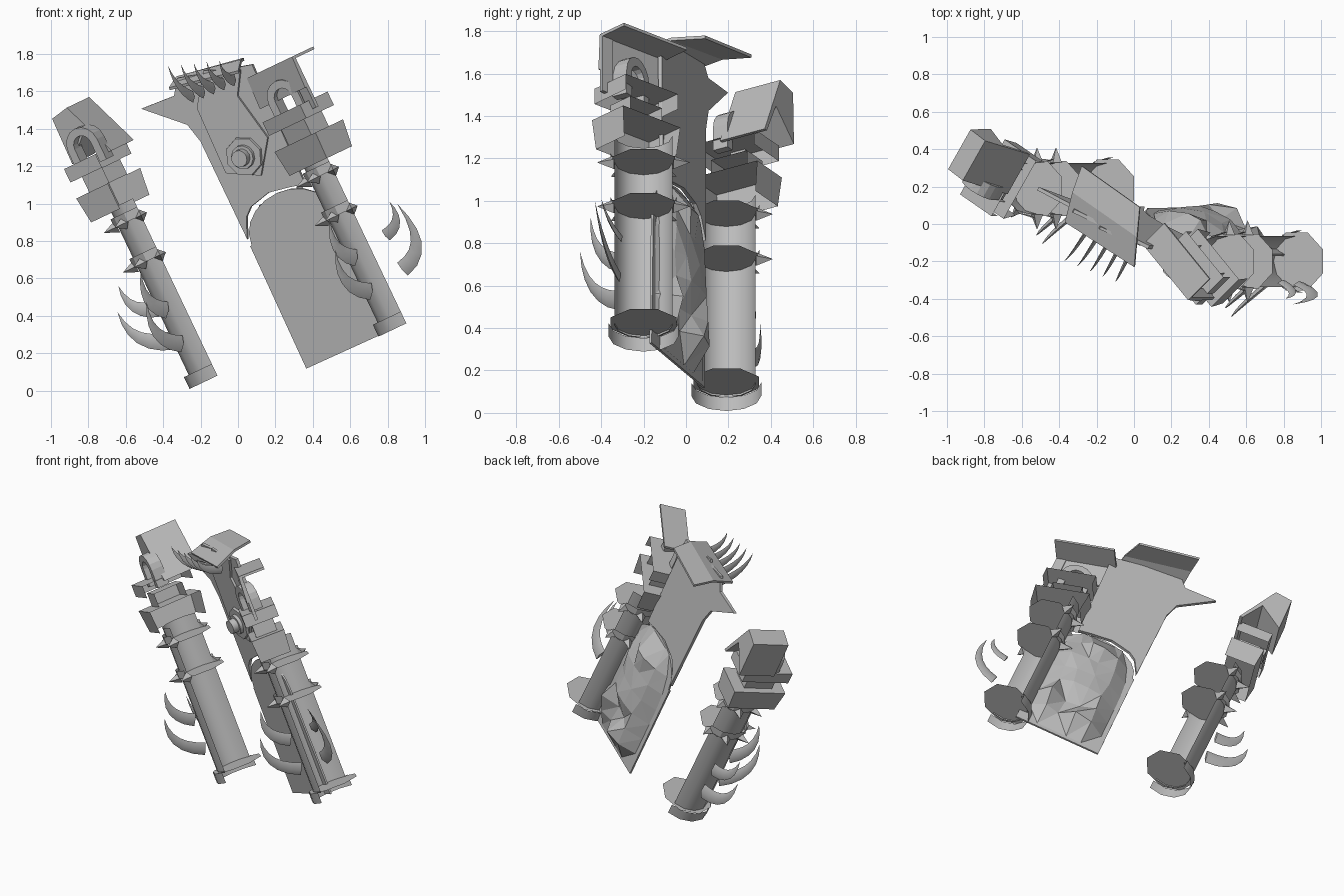
import bpy, bmesh, math, random
from mathutils import Vector, Matrix

random.seed(4)
cube = bpy.data.objects.get("Cube")
if cube:
    bpy.data.objects.remove(cube, do_unlink=True)

grey = bpy.data.materials.new("plain_grey")
grey.use_nodes = True
grey.diffuse_color = (0.5, 0.5, 0.5, 1)
grey.node_tree.nodes["Principled BSDF"].inputs["Base Color"].default_value = (0.5, 0.5, 0.5, 1)


def finish(bm, name, frame=None, smooth=False):
    mesh = bpy.data.meshes.new(name)
    bmesh.ops.recalc_face_normals(bm, faces=bm.faces)
    bm.to_mesh(mesh)
    bm.free()
    mesh.materials.append(grey)
    ob = bpy.data.objects.new(name, mesh)
    bpy.context.collection.objects.link(ob)
    if frame:
        ob.matrix_world = frame
    if smooth:
        bpy.context.view_layer.update()
        bpy.ops.object.select_all(action='DESELECT')
        ob.select_set(True)
        bpy.context.view_layer.objects.active = ob
        bpy.ops.object.shade_smooth_by_angle(angle=math.radians(50))
    return ob


def axes(x, y, z, origin):
    m = Matrix((x, y, z)).transposed().to_4x4()
    m.translation = origin
    return m


def open_box(bm, p, q, t, flare=1.0):
    """Box without its bottom and its +p wall; the top is scaled by flare."""
    vs = [bm.verts.new((a * p * k, b * q * k, z)) for z, k in ((t[0], 1), (t[1], flare))
          for a, b in ((-1, -1), (1, -1), (1, 1), (-1, 1))]
    bm.faces.new(vs[4:])
    for i in (0, 2, 3):
        j = (i + 1) % 4
        bm.faces.new((vs[i], vs[j], vs[j + 4], vs[i + 4]))


def half_shell(bm, r, t0, t1, steps=6):
    rows = []
    for i in range(steps + 1):
        ang = math.pi * (0.5 + i / steps)
        x, y = r * math.cos(ang), r * math.sin(ang)
        rows.append((bm.verts.new((x, y, t0)), bm.verts.new((x, y, t1))))
    for a, b in zip(rows, rows[1:]):
        bm.faces.new((a[0], b[0], b[1], a[1]))


def disc(bm, r, t):
    bm.faces.new([bm.verts.new((r * math.cos(math.pi * (i + .5) / 4),
                                r * math.sin(math.pi * (i + .5) / 4), t)) for i in range(8)])


def prism(bm, pts, z0, z1):
    low = [bm.verts.new((x, y, z0)) for x, y in pts]
    high = [bm.verts.new((x, y, z1)) for x, y in pts]
    bm.faces.new(low)
    bm.faces.new(high)
    for i in range(len(pts)):
        j = (i + 1) % len(pts)
        bm.faces.new((low[i], low[j], high[j], high[i]))


def claw(name, base, mid, tip, width, steps=6):
    """Flattened horn swept along a quadratic bend."""
    base, mid, tip = Vector(base), Vector(mid), Vector(tip)
    side = (mid - base).cross(tip - mid).normalized()
    bm = bmesh.new()
    rings = []
    for i in range(steps):
        k = i / steps
        centre = base.lerp(mid, k).lerp(mid.lerp(tip, k), k)
        across = (mid.lerp(tip, k) - base.lerp(mid, k)).normalized().cross(side)
        w = width * (1 - k ** 1.5)
        rings.append([bm.verts.new(centre + o) for o in
                      (across * w, side * w * .35, -across * w, -side * w * .35)])
    bm.faces.new(rings[0])
    end = bm.verts.new(tip)
    for j in range(4):
        n = (j + 1) % 4
        for a, b in zip(rings, rings[1:]):
            bm.faces.new((a[j], a[n], b[n], b[j]))
        bm.faces.new((rings[-1][j], rings[-1][n], end))
    finish(bm, name, smooth=True)


AXIS = Vector((-.43, 0, .903)).normalized()
ACROSS = Vector((.903, 0, .43)).normalized()
DEPTH = Vector((0, 1, 0))
UPRIGHT = Matrix.Rotation(math.pi / 2, 4, 'X')


def limb(side, origin, collars, centre, yaw, guards):
    origin = Vector(origin)
    frame = axes(ACROSS, DEPTH, AXIS, origin)
    # open-backed tube with foot rim
    bm = bmesh.new()
    half_shell(bm, .137, .06, 1.05)
    finish(bm, side + "_tube", frame, True)
    bm = bmesh.new()
    half_shell(bm, .165, 0, .07)
    disc(bm, .168, .07)
    finish(bm, side + "_foot_rim", frame, True)
    # collars with spikes
    for n, t in enumerate(collars):
        bm = bmesh.new()
        half_shell(bm, .157, t, t + .05)
        disc(bm, .16, t)
        finish(bm, f"{side}_collar_{n + 1}", frame)
        bm = bmesh.new()
        for deg in (90, 135, 180, 225, 270):
            m = (Matrix.Rotation(math.radians(deg), 4, 'Z') @ Matrix.Translation((.18, 0, t))
                 @ Matrix.Rotation(math.pi / 2, 4, 'Y'))
            bmesh.ops.create_cone(bm, cap_ends=True, segments=4, radius1=.035, radius2=0,
                                  depth=.08, matrix=m)
        finish(bm, f"{side}_collar_spikes_{n + 1}", frame)
    # turned block head, hollow on the inner side
    head = frame @ Matrix.Translation(centre) @ Matrix.Rotation(math.radians(yaw), 4, 'Z')
    for name, p, q, t, flare in (("lower_block", .1, .165, (1.03, 1.18), 1.1),
                                 ("neck", .07, .1, (1.18, 1.27), 1),
                                 ("upper_block", .11, .165, (1.27, 1.35), 1)):
        bm = bmesh.new()
        open_box(bm, p, q, t, flare)
        finish(bm, f"{side}_{name}", head)
    # arch standing on the blocks
    outer = [(.1 * math.cos(math.pi * i / 8), .1 * math.sin(math.pi * i / 8)) for i in range(9)]
    pts = [(.1, -.12)] + outer + [(-.1, -.12), (-.055, -.12)]
    pts += [(x * .55, y * .55) for x, y in reversed(outer)] + [(.055, -.12)]
    bm = bmesh.new()
    prism(bm, pts, -.04, .04)
    finish(bm, side + "_arch", frame @ Matrix.Translation(centre)
           @ Matrix.Rotation(math.radians(-32), 4, 'Z') @ Matrix.Translation((0, -.03, 1.42)) @ UPRIGHT)
    # top guard: profile in p and t, run along q
    for name, profile, q in guards:
        bm = bmesh.new()
        prism(bm, profile, -q[1], -q[0])
        finish(bm, f"{side}_{name}", head @ UPRIGHT)
    # front claws
    for n, (b, m, t) in enumerate((((-.19, -.12, .17), (-.37, -.27, .18), (-.38, -.3, .4)),
                                   ((-.27, -.12, .35), (-.41, -.24, .37), (-.41, -.25, .56)))):
        claw(f"{side}_front_claw_{n + 1}", *(origin + Vector(p) for p in (b, m, t)), .045)


hook = [(-.14, 1.355), (-.132, 1.62), (-.018, 1.64), (.12, 1.33), (.1, 1.33), (.02, 1.49)]
canopy = [(-.05, 1.42), (-.04, 1.6), (.13, 1.6), (.13, 1.585), (-.025, 1.585), (-.035, 1.42)]
post = [(-.04, 1.3), (-.04, 1.59), (-.02, 1.59), (-.02, 1.3)]
limb("right", (-.11, .19, .08), (.715, .95), (-.085, .05, 0), -32, [("top_guard", hook, (-.02, .23))])
limb("left", (.9, -.2, .36), (.68, .91), (-.04, -.035, -.05), 42,
     [("top_canopy", canopy, (-.195, .205)), ("canopy_post", post, (-.195, -.13))])

# outer claws
claw("right_outer_claw_1", (-.34, .3, .27), (-.56, .36, .22), (-.645, .35, .42), .05)
claw("right_outer_claw_2", (-.42, .3, .44), (-.58, .33, .4), (-.64, .32, .56), .045)
claw("left_outer_claw_1", (.88, -.32, .65), (1.04, -.39, .77), (.85, -.43, 1.0), .045)
claw("left_outer_claw_2", (.79, -.31, .83), (.89, -.37, .9), (.81, -.4, 1.01), .035)

# turned plates between the limbs
E = Vector((.83, -.43, .36)).normalized()
N = E.cross(AXIS).normalized()
plate = axes(E, AXIS, N, Vector((.37, .09, .12)))
bm = bmesh.new()
prism(bm, [(-.25, 1.63), (-.04, 1.45), (-.01, 1.34), (0, .76), (.05, .87), (.1, .91), (.23, .94),
           (.36, .92), (.45, .9), (.46, 1.6), (.02, 1.7), (-.04, 1.62)], -.01, .01)
finish(bm, "upper_plate", plate)
bm = bmesh.new()
prism(bm, [(.19, 1.68), (.06, 1.51), (.055, 1.13), (.24, 1.04), (.37, 1.21), (.31, 1.48),
           (.39, 1.6)], .01, .025)
finish(bm, "raised_panel", plate)
bm = bmesh.new()
arch_top = [(.275 + .265 * math.cos(math.pi * i / 10), .72 + .2 * math.sin(math.pi * i / 10))
            for i in range(11)]
prism(bm, [(0, 0), (.57, 0)] + arch_top + [(0, .72)], 0, .012)
finish(bm, "lower_plate", plate)

# crumpled back of the lower plate, roughest near the bottom
bm = bmesh.new()
bmesh.ops.create_grid(bm, x_segments=5, y_segments=7, size=1)
for v in bm.verts:
    x, y = v.co.x, v.co.y
    edge = (1 - x * x) * (1 - y ** 4)
    narrow = 1 - .45 * max(0, y) ** 3
    rough = .09 if y < -.2 else .03
    v.co = (.28 + x * .25 * narrow + random.uniform(-.02, .02) * edge, .46 + y * .44,
            -edge * (.1 + random.uniform(-rough, rough)) - .003)
bmesh.ops.triangulate(bm, faces=bm.faces)
finish(bm, "crumpled_back", plate)

# round boss with nozzle
for name, r, depth, sides in (("boss_plate", .115, .04, 8), ("boss_ring", .07, .06, 12),
                              ("boss_nozzle", .05, .1, 12)):
    bm = bmesh.new()
    bmesh.ops.create_cone(bm, cap_ends=True, segments=sides, radius1=r, radius2=r * .92, depth=depth,
                          matrix=Matrix.Translation((.2, 1.17, depth / 2)))
    finish(bm, name, plate, sides > 8)

# roof panel across the top
bm = bmesh.new()
rows = [[bm.verts.new(p) for p in row] for row in
        ([(-.37, .01, 1.62), (0, -.23, 1.71)], [(-.33, .17, 1.68), (.015, -.07, 1.77)],
         [(-.28, .31, 1.69), (.03, .09, 1.78)])]
for a, b in zip(rows, rows[1:]):
    bm.faces.new((a[0], a[1], b[1], b[0]))
roof = finish(bm, "roof_panel")
thick = roof.modifiers.new("thickness", 'SOLIDIFY')
thick.thickness = .015
thick.offset = -1

# row of horns under the roof
for i in range(5):
    k = i / 4
    base = Vector((-.24, -.02, 1.57)).lerp(Vector((-.02, -.15, 1.66)), k)
    tip = Vector((-.375, -.2, 1.74)).lerp(Vector((-.1, -.31, 1.77)), k)
    claw(f"roof_horn_{i + 1}", base, base.lerp(tip, .55) + Vector((-.02, -.05, -.05)), tip, .032)
